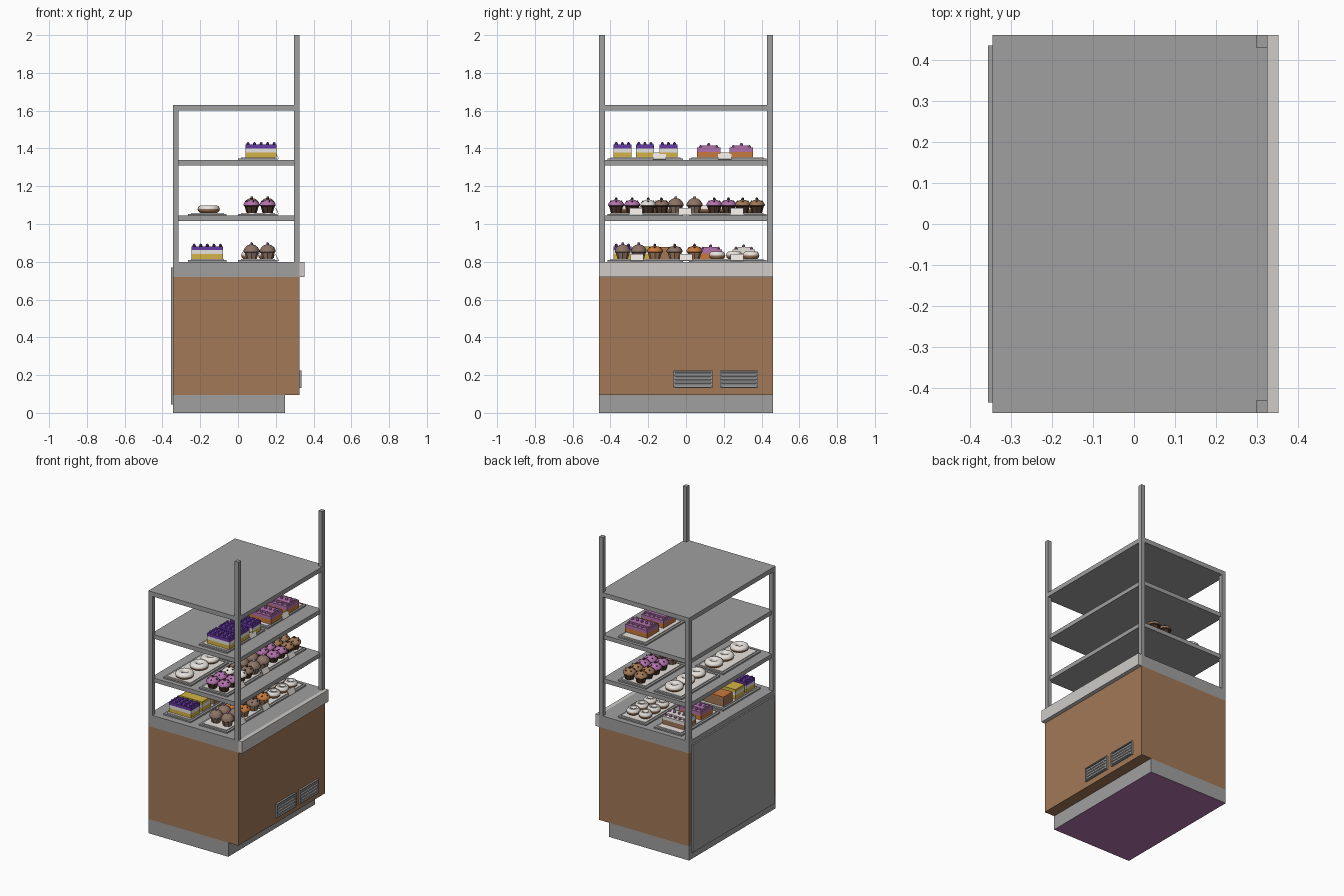
import bpy, bmesh, math
from mathutils import Vector, Matrix

if "Cube" in bpy.data.objects:
    bpy.data.objects.remove(bpy.data.objects["Cube"])

COLORS = {
    "metal_grey": (0.35, 0.35, 0.35), "pale_grey": (0.62, 0.60, 0.58),
    "wood": (0.36, 0.19, 0.095), "violet": (0.13, 0.04, 0.36),
    "gold": (0.66, 0.45, 0.06), "cream": (0.80, 0.76, 0.72),
    "chocolate": (0.07, 0.035, 0.022), "pink": (0.45, 0.17, 0.42),
    "orange": (0.58, 0.19, 0.045), "mocha": (0.26, 0.17, 0.13),
}
NAMES = list(COLORS)
MATS = []
for n, c in COLORS.items():
    m = bpy.data.materials.new(n)
    m.diffuse_color = (*c, 1)
    m.use_nodes = True
    m.node_tree.nodes["Principled BSDF"].inputs["Base Color"].default_value = m.diffuse_color
    MATS.append(m)


def finish(name, bm, smooth=False):
    """Turn a bmesh into an object, keeping only the materials it uses."""
    used = sorted({f.material_index for f in bm.faces})
    for f in bm.faces:
        f.material_index = used.index(f.material_index)
    me = bpy.data.meshes.new(name)
    bm.to_mesh(me)
    bm.free()
    for i in used:
        me.materials.append(MATS[i])
    ob = bpy.data.objects.new(name, me)
    bpy.context.collection.objects.link(ob)
    if smooth:
        bpy.ops.object.select_all(action='DESELECT')
        ob.select_set(True)
        bpy.context.view_layer.objects.active = ob
        bpy.ops.object.shade_smooth_by_angle(angle=math.radians(40))
    return ob


def box(bm, x, y, z, color, tilt=0):
    size = Vector((x[1] - x[0], y[1] - y[0], z[1] - z[0]))
    mid = Vector((sum(x) / 2, sum(y) / 2, sum(z) / 2))
    mat = Matrix.Translation(mid) @ Matrix.Rotation(tilt, 4, 'Y') @ Matrix.Diagonal((*size, 1))
    vs = bmesh.ops.create_cube(bm, size=1, matrix=mat)["verts"]
    faces = {f for v in vs for f in v.link_faces}
    for f in faces:
        f.material_index = NAMES.index(color)
    return faces


def lathe(bm, c, profile, colors, segs=16, flute=0.0, closed=False):
    """Spin (radius, height) points about a vertical axis; one colour per band."""
    rings = []
    for k, (r, h) in enumerate(profile):
        ring = []
        for i in range(segs):
            a = 2 * math.pi * i / segs
            rr = r * (1 - flute * (i % 2)) if k < 2 else r
            ring.append(bm.verts.new((c[0] + rr * math.cos(a), c[1] + rr * math.sin(a), c[2] + h)))
        rings.append(ring)
    if closed:
        rings.append(rings[0])
    for k in range(len(rings) - 1):
        for i in range(segs):
            j = (i + 1) % segs
            f = bm.faces.new((rings[k][i], rings[k][j], rings[k + 1][j], rings[k + 1][i]))
            f.material_index = NAMES.index(colors[k])
    if not closed:
        bm.faces.new(rings[0][::-1]).material_index = NAMES.index(colors[0])
        bm.faces.new(rings[-1]).material_index = NAMES.index(colors[-1])


def berry(bm, x, y, z, r, color):
    lathe(bm, (x, y, z), [(r * .7, 0), (r, r * .7), (r * .7, r * 1.5), (r * .15, r * 1.9)], [color] * 3, 7)


def cupcake(bm, x, y, z, wrap, top, dot, tall=False):
    h = 0.008 if tall else 0.0
    prof = [(.027, 0), (.037, .034), (.042, .038), (.042, .047), (.034, .058 + h / 2),
            (.02, .066 + h), (.006, .07 + h)]
    lathe(bm, (x, y, z), prof, [wrap] * 2 + [top] * 4, 16, 0.08)
    berry(bm, x, y, z + .067 + h, .008, dot)
    for i in range(5):
        a = i * 2 * math.pi / 5
        berry(bm, x + .029 * math.cos(a), y + .029 * math.sin(a), z + .056, .005, dot)


def donut(bm, x, y, z, R=.04, r=.025, icing="cream"):
    n = 10
    prof = [(R + r * math.cos(2 * math.pi * i / n), .02 + .021 * math.sin(2 * math.pi * i / n)) for i in range(n)]
    cols = [icing if 0 <= i < 5 else "wood" for i in range(n)]
    lathe(bm, (x, y, z), prof, cols, 20, closed=True)


def cake(bm, x, y, z, layers, dot=None, wy=.095, wx=.165, dome=False):
    """Layer cake slab; layers are (height, colour)."""
    X, Y = (x - wx / 2, x + wx / 2), (y - wy / 2, y + wy / 2)
    for h, col in layers:
        box(bm, X, Y, (z, z + h), col)
        z += h
    if dot:
        for i in range(5):
            for j in range(3):
                up = .012 if dome and j == 1 else 0
                berry(bm, x + (i - 2) * wx * .21, y + (j - 1) * wy * .34, z - .003 + up, .009, dot)
    if dome:
        box(bm, (x - wx * .46, x + wx * .46), (y - wy * .28, y + wy * .28), (z, z + .012), layers[-1][1])


# ---- cabinet -------------------------------------------------------------
bm = bmesh.new()
for f in box(bm, (-.345, .25), (-.46, .46), (0, .095), "metal_grey"):
    if f.calc_center_median().z < .01:
        f.material_index = NAMES.index("pink")
finish("plinth", bm)


def single(name, *args):
    b = bmesh.new()
    box(b, *args)
    return finish(name, b)


single("wood_body", (-.345, .325), (-.46, .46), (.095, .72), "wood")
single("counter", (-.345, .325), (-.46, .46), (.72, .80), "metal_grey")
single("counter_front_strip", (.325, .352), (-.46, .46), (.72, .80), "pale_grey")
single("service_door", (-.355, -.345), (-.435, .435), (.045, .77), "metal_grey")

# vents: frame and slats
bm = bmesh.new()
for y0, y1 in ((-.065, .14), (.18, .38)):
    for za in (.132, .219):
        box(bm, (.325, .337), (y0, y1), (za, za + .006), "metal_grey")
    for ya in (y0, y1 - .008):
        box(bm, (.325, .337), (ya, ya + .008), (.132, .225), "metal_grey")
    box(bm, (.325, .328), (y0, y1), (.132, .225), "metal_grey")
    for i in range(4):
        box(bm, (.326, .334), (y0 + .008, y1 - .008), (.146 + i * .019, .157 + i * .019), "metal_grey", .35)
finish("vents", bm)

# ---- frame and shelves -----------------------------------------------------
bm = bmesh.new()
for y in ((-.46, -.43), (.43, .46)):
    box(bm, (-.345, -.315), y, (.80, 1.60), "metal_grey")
    box(bm, (.297, .325), y, (.80, 2.0), "metal_grey")
finish("posts", bm)
single("roof_panel", (-.345, .325), (-.46, .46), (1.60, 1.63), "metal_grey")
LEVELS = (.80, 1.045, 1.338)
for i, z in enumerate(LEVELS[1:]):
    single("shelf_%d" % (i + 1), (-.335, .31), (-.445, .445), (z - .028, z), "metal_grey")

# ---- trays and price tags ----------------------------------------------------
bm = bmesh.new()
for lv, z in enumerate(LEVELS):
    for x in ((0, .21), (-.265, -.06)):
        if lv == 2 and x[0] < 0:
            continue
        for y in ((-.415, -.015), (.015, .425)):
            box(bm, x, y, (z, z + .009), "metal_grey")
            box(bm, (x[0] + .015, x[1] - .015), (y[0] + .015, y[1] - .015), (z + .009, z + .014), "cream")
finish("trays", bm)
bm = bmesh.new()
for z, ys in zip(LEVELS, ((-.26, 0, .27), (-.265, -.005, .27), (-.14, .205))):
    for y in ys:
        box(bm, (.206, .209), (y - .035, y + .035), (z + .003, z + .042), "cream", -.45)
finish("price_tags", bm)

# ---- cakes ---------------------------------------------------------------------
BERRY = [(.026, "gold"), (.022, "cream"), (.02, "violet")]
PEACH = [(.03, "orange"), (.022, "pink")]
Z0, Z1, Z2 = (z + .014 for z in LEVELS)
bm = bmesh.new()
for y in (-.337, -.218, -.093):
    cake(bm, .122, y, Z2, BERRY, "violet")
for y in (.12, .293):
    cake(bm, .122, y, Z2, PEACH, "pink", .125, dome=True)
cake(bm, -.163, -.337, Z0, BERRY, "violet")
cake(bm, -.163, -.222, Z0, [(.026, "gold"), (.02, "cream"), (.02, "gold")])
cake(bm, -.163, -.095, Z0, [(.054, "wood"), (.01, "orange")])
cake(bm, -.163, .13, Z0, PEACH, "pink", .12, dome=True)
cake(bm, -.163, .305, Z0, [(.03, "wood"), (.022, "cream")], "pink", .12, dome=True)
finish("cakes", bm)

# ---- cupcakes --------------------------------------------------------------------
bm = bmesh.new()
ROWS = [(Z0, -.335, "mocha", "mocha", "pink"), (Z0, -.25, "mocha", "mocha", "pink"),
        (Z0, -.165, "wood", "orange", "chocolate"), (Z0, -.06, "wood", "mocha", "chocolate"),
        (Z0, .045, "wood", "orange", "chocolate"),
        (Z1, -.37, "chocolate", "pink", "chocolate"), (Z1, -.285, "chocolate", "pink", "chocolate"),
        (Z1, -.2, "chocolate", "cream", "chocolate"), (Z1, -.13, "chocolate", "mocha", "chocolate"),
        (Z1, -.055, "mocha", "mocha", "cream"), (Z1, .045, "mocha", "mocha", "cream"),
        (Z1, .15, "chocolate", "pink", "chocolate"), (Z1, .225, "chocolate", "pink", "chocolate"),
        (Z1, .3, "chocolate", "wood", "chocolate"), (Z1, .375, "chocolate", "wood", "chocolate")]
for z, y, wrap, top, dot in ROWS:
    for x in (.072, .157):
        cupcake(bm, x, y, z, wrap, top, dot, tall=wrap == "mocha")
finish("cupcakes", bm, True)

# ---- donuts ------------------------------------------------------------------------
bm = bmesh.new()
for y in (-.345, -.19, -.075, .11, .225, .345):
    donut(bm, -.155, y, Z1, .036, .023)
for y in (.165, .255, .345):
    for x in (.06, .15):
        donut(bm, x, y, Z0, .026, .017)
finish("donuts", bm, True)
